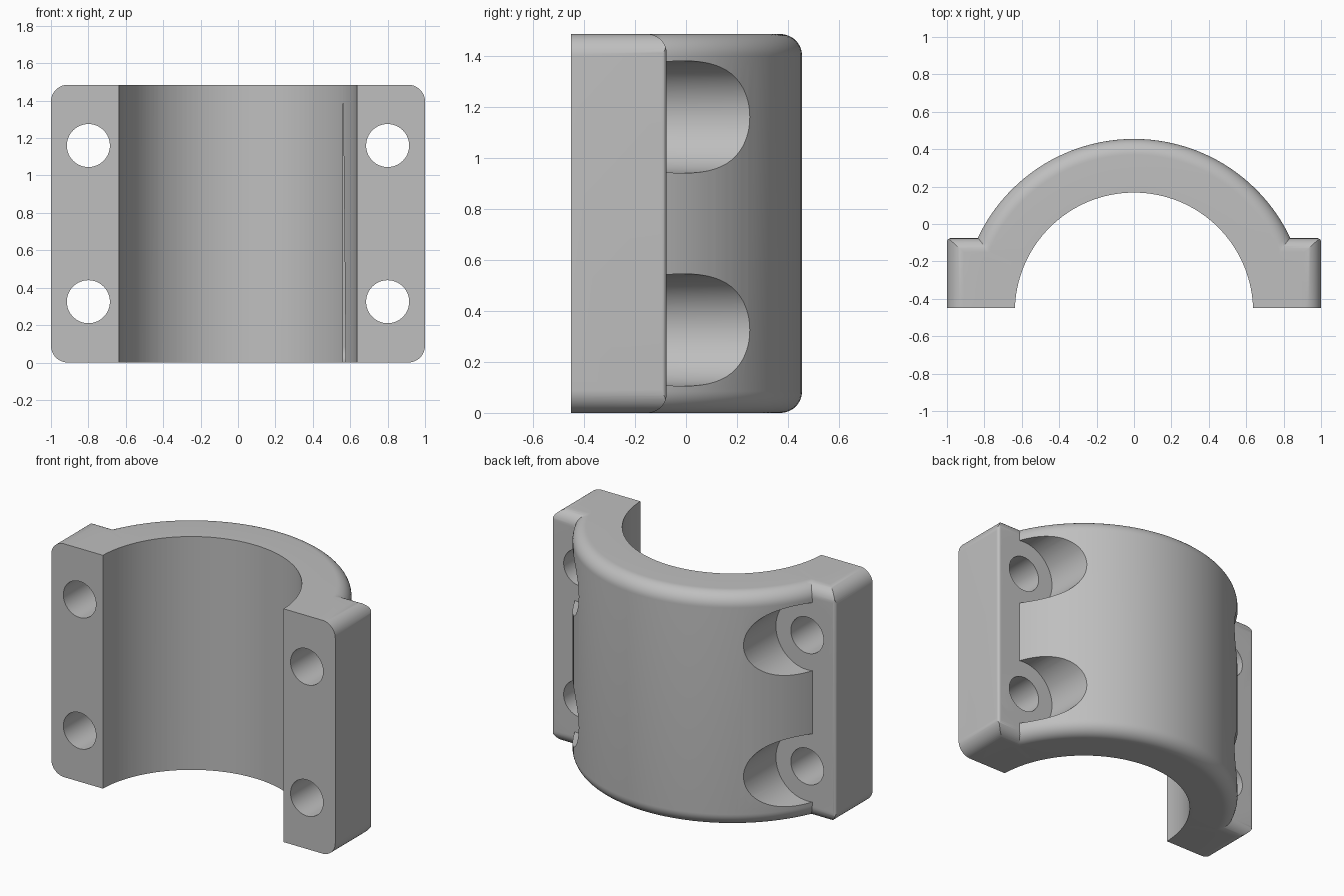
import bpy, bmesh
from math import pi, sin, cos, radians
from mathutils import Matrix, Vector

cube = bpy.data.objects.get("Cube")
if cube:
    bpy.data.objects.remove(cube, do_unlink=True)

HEIGHT = 1.485
FRONT, FLANGE_BACK = -0.45, -0.076
AXIS_Y = -0.469            # centre of the bore and outer arc
BORE_R, OUTER_R = 0.637, 0.924
FILLET = 0.085
MID_Z = HEIGHT / 2

grey = bpy.data.materials.new("plain grey")
grey.use_nodes = True
colour = (0.52, 0.52, 0.52, 1)
grey.diffuse_color = colour
grey.node_tree.nodes["Principled BSDF"].inputs["Base Color"].default_value = colour


def make_object(name, bm):
    bmesh.ops.recalc_face_normals(bm, faces=bm.faces)
    mesh = bpy.data.meshes.new(name)
    bm.to_mesh(mesh)
    bm.free()
    mesh.materials.append(grey)
    obj = bpy.data.objects.new(name, mesh)
    bpy.context.collection.objects.link(obj)
    return obj


def box(name, low, high, axis=None, radius=0):
    """Box whose edges parallel to one axis are rounded."""
    low, high = Vector(low), Vector(high)
    bm = bmesh.new()
    bmesh.ops.create_cube(bm, size=1)
    for v in bm.verts:
        v.co = (low + high) / 2 + v.co * (high - low)
    if axis is not None:
        edges = [e for e in bm.edges
                 if abs((e.verts[0].co - e.verts[1].co).normalized()[axis]) > 0.9]
        bmesh.ops.bevel(bm, geom=edges, offset=radius, segments=12,
                        profile=0.5, affect='EDGES')
    return make_object(name, bm)


def cylinder(name, radius, start, end, along_y=False):
    """Cylinder between two points on one axis."""
    start, end = Vector(start), Vector(end)
    matrix = Matrix.Translation((start + end) / 2)
    if along_y:
        matrix = matrix @ Matrix.Rotation(pi / 2, 4, 'X')
    bm = bmesh.new()
    bmesh.ops.create_cone(bm, cap_ends=True, segments=128 if radius > 0.5 else 64,
                          radius1=radius, radius2=radius,
                          depth=(end - start).length, matrix=matrix)
    return make_object(name, bm)


def combine(target, other, operation):
    """Apply a boolean and remove the helper."""
    mod = target.modifiers.new("combine", 'BOOLEAN')
    mod.object, mod.operation, mod.solver = other, operation, 'EXACT'
    bpy.context.view_layer.objects.active = target
    bpy.ops.object.modifier_apply(modifier=mod.name)
    bpy.data.objects.remove(other, do_unlink=True)


# Outer shell: turned profile with rounded top and bottom rims
bm = bmesh.new()
steps = [radians(90 * i / 12) for i in range(13)]
inner = OUTER_R - FILLET
profile = [(0, 0)]
profile += [(inner + FILLET * sin(a), FILLET - FILLET * cos(a)) for a in steps]
profile += [(inner + FILLET * cos(a), HEIGHT - FILLET + FILLET * sin(a)) for a in steps]
profile += [(0, HEIGHT)]
verts = [bm.verts.new((r, AXIS_Y, z)) for r, z in profile]
edges = [bm.edges.new(pair) for pair in zip(verts, verts[1:])]
bmesh.ops.spin(bm, geom=verts + edges, cent=(0, AXIS_Y, 0), axis=(0, 0, 1),
               angle=2 * pi, steps=128, use_duplicate=False)
bmesh.ops.remove_doubles(bm, verts=bm.verts, dist=0.0001)
clamp = make_object("clamp_half", bm)

# Flanges: one bar rounded along each of the three directions
low, high = (-1, -1.6, 0), (1, FLANGE_BACK, HEIGHT)
flange = box("flange", low, high, 1, 0.09)
combine(flange, box("flange_rim", (-1.2, -1.6, 0), (1.2, FLANGE_BACK, HEIGHT), 0, 0.075),
        'INTERSECT')
combine(flange, box("flange_edge", (-1, -1.6, -0.2), (1, FLANGE_BACK, HEIGHT + 0.2), 2, 0.02),
        'INTERSECT')
combine(clamp, flange, 'UNION')

# Flat mating face and the main bore
combine(clamp, box("front_trim", (-2, -3, -1), (2, FRONT, 3)), 'DIFFERENCE')
combine(clamp, cylinder("bore", BORE_R, (0, AXIS_Y, -0.5), (0, AXIS_Y, 2)), 'DIFFERENCE')

# Bolt holes with counterbores cut into the shell
for x in (-0.8, 0.8):
    for z in (0.325, HEIGHT - 0.325):
        combine(clamp, cylinder("counterbore", 0.22, (x, FLANGE_BACK, z), (x, 1, z), True),
                'DIFFERENCE')
        combine(clamp, cylinder("bolt_hole", 0.115, (x, -1, z), (x, 1, z), True),
                'DIFFERENCE')

# Smooth curved faces, keep machined edges crisp
bpy.ops.object.select_all(action='DESELECT')
clamp.select_set(True)
bpy.context.view_layer.objects.active = clamp
bpy.ops.object.shade_smooth_by_angle(angle=radians(25))
